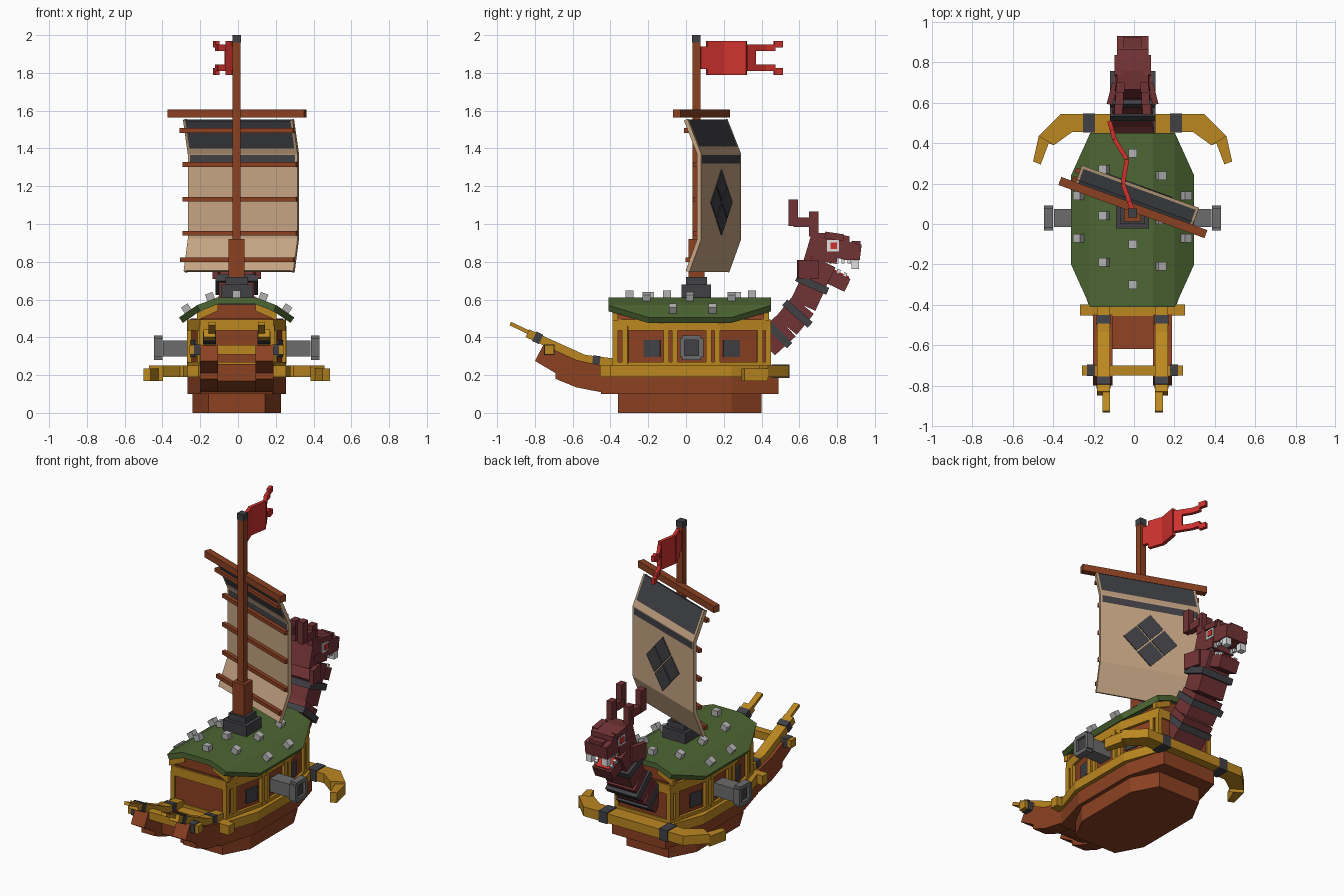
import bpy, bmesh, math
from mathutils import Matrix, Vector

COLOURS = {
    "wood brown": (0.26, 0.053, 0.016), "ochre": (0.50, 0.245, 0.015),
    "shell green": (0.075, 0.135, 0.033), "iron dark": (0.052, 0.053, 0.06),
    "iron grey": (0.15, 0.15, 0.15), "spike grey": (0.45, 0.45, 0.45),
    "canvas": (0.56, 0.37, 0.225), "dragon red": (0.17, 0.033, 0.036),
    "bright red": (0.62, 0.032, 0.027), "tooth white": (0.75, 0.75, 0.75)}
MATS = {}
for n, c in COLOURS.items():
    MATS[n] = bpy.data.materials.new(n)
    MATS[n].diffuse_color = (*c, 1)
WOOD, OCHRE, GREEN, DARK, IRON, SPIKE, CANVAS, DRAGON, RED, WHITE = COLOURS


def finish(name, bm, mat, M=None):
    bmesh.ops.recalc_face_normals(bm, faces=bm.faces)
    me = bpy.data.meshes.new(name)
    bm.to_mesh(me)
    bm.free()
    me.materials.append(MATS[mat])
    ob = bpy.data.objects.new(name, me)
    bpy.context.scene.collection.objects.link(ob)
    if M:
        ob.matrix_world = M
    return ob


def prism(name, pts, lo, hi, mat, axis="x", M=None):
    """Extrude a 2D profile along an axis."""
    put = {"x": lambda a, b, t: (t, a, b), "y": lambda a, b, t: (a, t, b),
           "z": lambda a, b, t: (a, b, t)}[axis]
    bm = bmesh.new()
    A = [bm.verts.new(put(a, b, lo)) for a, b in pts]
    B = [bm.verts.new(put(a, b, hi)) for a, b in pts]
    bm.faces.new(A)
    bm.faces.new(B[::-1])
    for i in range(len(A)):
        j = (i + 1) % len(A)
        bm.faces.new((A[i], A[j], B[j], B[i]))
    return finish(name, bm, mat, M)


def box(name, c, s, mat, rot=0, axis="X", M=None):
    bm = bmesh.new()
    bmesh.ops.create_cube(bm, size=1, matrix=Matrix.Diagonal((*s, 1)))
    T = Matrix.Translation(c) @ Matrix.Rotation(rot, 4, axis)
    return finish(name, bm, mat, M @ T if M else T)


def strip(pts, w):
    """Thicken a 2D polyline into a closed profile with mitred corners."""
    P = [Vector(p) for p in pts]
    L, R = [], []
    for i, p in enumerate(P):
        d0 = (p - P[max(i - 1, 0)]).normalized()
        d1 = (P[min(i + 1, len(P) - 1)] - p).normalized()
        d = (d0 + d1).normalized()
        n = Vector((-d.y, d.x))
        ref = d1 if d1.length else d0
        k = w / 2 / max(d.dot(ref), 0.3)
        L.append(tuple(p + n * k))
        R.append(tuple(p - n * k))
    return L + R[::-1]


def octagon(mid, end, y0, y1, c0=-0.2, c1=0.24):
    half = [(end, y0), (mid, c0), (mid, c1), (end, y1)]
    return half + [(-x, y) for x, y in reversed(half)]


# Hull tiers, wale and cabin
prism("keel", octagon(0.235, 0.15, -0.36, 0.40), 0, 0.1, WOOD, "z")
prism("hull", octagon(0.26, 0.19, -0.45, 0.49), 0.1, 0.19, WOOD, "z")
prism("wale", octagon(0.285, 0.2, -0.455, 0.47), 0.19, 0.25, OCHRE, "z")
prism("cabin", octagon(0.245, 0.18, -0.38, 0.44, -0.1, 0.16), 0.25, 0.5, WOOD, "z")
prism("cabin_rail", octagon(0.262, 0.195, -0.39, 0.45, -0.11, 0.17), 0.435, 0.495, OCHRE, "z")
prism("sill", octagon(0.262, 0.195, -0.39, 0.45, -0.11, 0.17), 0.245, 0.27, OCHRE, "z")
prism("gable", [(-0.2, 0.49), (0.2, 0.49), (0.19, 0.53), (0.1, 0.575), (-0.1, 0.575), (-0.19, 0.53)],
      -0.37, 0.43, WOOD, "y")
gable_trim = [(0.1, 0.58), (0.21, 0.53), (0.21, 0.49), (0.1, 0.54)]
for s in (1, -1):
    for y in (-0.375, 0.425):
        prism("gable_trim", [(x * s, z) for x, z in gable_trim], y - 0.015, y + 0.015, OCHRE, "y")

# Arched shell roof clipped to an octagon plan
COLS = [(-0.305, 0.505), (-0.21, 0.57), (-0.1, 0.612), (0.1, 0.612), (0.21, 0.57), (0.305, 0.505)]
bm = bmesh.new()
rows = []
for x, z in COLS:
    ys = (-0.2, -0.2, 0.24, 0.24) if abs(x) > 0.3 else (-0.41, -0.2, 0.24, 0.45)
    rows.append([bm.verts.new((x, y, z)) for y in ys])
for a, b in zip(rows, rows[1:]):
    for i in range(3):
        bm.faces.new((a[i], b[i], b[i + 1], a[i + 1]))
bmesh.ops.remove_doubles(bm, verts=bm.verts, dist=1e-5)
roof = finish("shell_roof", bm, GREEN)
if roof.data.polygons[7].normal.z < 0:
    roof.data.flip_normals()
sol = roof.modifiers.new("thickness", "SOLIDIFY")
sol.thickness, sol.offset = 0.035, -1

# Roof spikes, tilted to follow the arch
for x, y in [(0, 0.35), (0, -0.1), (0, -0.3), (0.14, 0.24), (0.14, 0.02), (0.14, -0.21), (-0.14, 0.27),
             (-0.14, 0.04), (-0.14, -0.19), (0.265, 0.14), (0.265, -0.07), (-0.265, 0.14), (-0.265, -0.07)]:
    ax, s = abs(x), (1 if x > 0 else -1)
    z = 0.625 if ax < 0.1 else 0.612 if ax < 0.2 else 0.55
    tilt = 0 if ax < 0.1 else 0.37 if ax < 0.2 else 0.6
    box("spike", (x, y, z), (0.042, 0.042, 0.045), SPIKE, s * tilt, "Y")

for s in (1, -1):
    # Cabin posts and portholes
    for x, y, r in [(0.185, -0.375, 0), (0.222, -0.215, 0.22), (0.248, -0.105, 0), (0.25, -0.06, 0),
                    (0.25, 0.12, 0), (0.248, 0.165, 0), (0.195, 0.39, -0.22), (0.185, 0.435, 0),
                    (0.198, -0.32, 0.22)]:
        if (x, y) != (0.222, -0.215):
            box("cabin_post", (s * x, y, 0.36), (0.028, 0.03, 0.2), OCHRE, -s * r, "Z")
    box("porthole", (s * 0.228, -0.18, 0.34), (0.012, 0.09, 0.09), DARK, -s * 0.23, "Z")
    box("porthole", (s * 0.228, 0.24, 0.34), (0.012, 0.09, 0.09), DARK, s * 0.23, "Z")
    # Side cannon with square rim
    box("cannon_barrel", (s * 0.315, 0.03, 0.342), (0.15, 0.09, 0.085), IRON)
    box("cannon_bore", (s * 0.408, 0.03, 0.345), (0.03, 0.08, 0.08), DARK)
    for d in (-1, 1):
        box("cannon_rim_side", (s * 0.416, 0.03 + d * 0.05, 0.345), (0.044, 0.025, 0.1), IRON)
        box("cannon_rim_cap", (s * 0.416, 0.03, 0.345 + d * 0.053), (0.044, 0.1, 0.025), IRON)
    # Curved prow horns
    prism("prow_horn", [(s * x, y) for x, y in [(0, 0.455), (0.3, 0.455), (0.39, 0.39), (0.465, 0.435),
                                              (0.355, 0.545), (0, 0.545)]], 0.19, 0.25, OCHRE, "z")
    prism("prow_horn_tip", [(s * x, y) for x, y in [(0.39, 0.39), (0.415, 0.4), (0.455, 0.295),
                                                  (0.493, 0.31), (0.465, 0.435)]], 0.17, 0.235, OCHRE, "z")
    box("prow_band", (s * 0.215, 0.5, 0.22), (0.06, 0.096, 0.072), DARK)
    # Stern arms: timber below, ochre rail above
    lo, hi = sorted((s * 0.1, s * 0.195))
    prism("stern_timber", [(-0.4, 0.1), (-0.58, 0.135), (-0.69, 0.18), (-0.69, 0.21), (-0.8, 0.275),
                           (-0.755, 0.36), (-0.58, 0.28), (-0.4, 0.24)], lo, hi, WOOD)
    lo, hi = sorted((s * 0.112, s * 0.176))
    prism("stern_rail", strip([(-0.38, 0.265), (-0.54, 0.285), (-0.74, 0.375), (-0.84, 0.422)], 0.045),
          lo, hi, OCHRE)
    lo, hi = sorted((s * 0.112, s * 0.15))
    prism("stern_tip", strip([(-0.82, 0.42), (-0.93, 0.473)], 0.02), lo, hi, OCHRE)
    box("stern_band", (s * 0.144, -0.475, 0.275), (0.07, 0.04, 0.055), DARK, -0.12)
    box("stern_band", (s * 0.144, -0.785, 0.397), (0.07, 0.04, 0.055), DARK, -0.44)
    box("cross_band", (s * 0.205, -0.725, 0.335), (0.04, 0.056, 0.056), DARK)
prism("stern_core", [(-0.4, 0.1), (-0.55, 0.135), (-0.62, 0.17), (-0.62, 0.26), (-0.4, 0.24)], -0.11, 0.11, WOOD)
box("stern_crossbar", (0, -0.425, 0.22), (0.52, 0.055, 0.06), OCHRE)
box("stern_crossbar", (0, -0.725, 0.335), (0.5, 0.05, 0.05), OCHRE)

# Mast
box("mast_step", (0, 0.055, 0.63), (0.165, 0.155, 0.1), DARK)
box("mast_collar", (0, 0.055, 0.69), (0.12, 0.11, 0.06), DARK)
box("mast_foot", (0, 0.055, 0.79), (0.085, 0.085, 0.26), WOOD)
box("mast", (0, 0.055, 1.33), (0.042, 0.042, 1.26), WOOD)
box("mast_cap", (0, 0.055, 1.98), (0.046, 0.046, 0.04), DARK)

# Sail in its own turned frame: local x along the yard, y out of the billow
S = Matrix.Translation((0.01, 0.105, 0)) @ Matrix.Rotation(math.radians(-20), 4, "Z")
box("yard", (0, -0.025, 1.585), (0.77, 0.042, 0.042), WOOD, M=S)


def billow(z):
    return 0.075 * min(1, (1.55 - z) / 0.18, 0.13 + 0.87 * (z - 0.75) / 0.17)


def sail_profile(z0, z1):
    zs = [z0] + [k for k in (1.37, 0.92) if z1 < k < z0] + [z1]
    return strip([(billow(z), z) for z in zs], 0.022)


for z0, z1, m in [(1.55, 1.405, DARK), (1.405, 1.365, CANVAS), (1.365, 1.32, DARK), (1.32, 0.75, CANVAS)]:
    prism("sail_band", sail_profile(z0, z1), -0.296, 0.296, m, "x", S)
for s in (1, -1):
    prism("sail_hem", sail_profile(1.552, 0.748), s * 0.302 - 0.007, s * 0.302 + 0.007, CANVAS, "x", S)
for z in (1.495, 1.315, 1.13, 0.95, 0.81):
    box("batten", (-0.01, billow(z) - 0.022, z), (0.64, 0.024, 0.024), WOOD, M=S)
for du, dz in ((0, 0.09), (0, -0.09), (0.086, 0), (-0.086, 0)):
    prism("sail_diamond", [(du + 0.08 * a, 1.115 + dz + 0.083 * b) for a, b in ((1, 0), (0, 1), (-1, 0), (0, -1))],
          0.083, 0.091, DARK, "y", S)

# Swallow-tail pennant following a wavy path
wave = [(-0.003, 0.075), (-0.048, 0.2), (-0.028, 0.32), (-0.09, 0.42), (-0.115, 0.51)]


def wave_at(y):
    for (x0, y0), (x1, y1) in zip(wave, wave[1:]):
        if y <= y1:
            return x0 + (x1 - x0) * (y - y0) / (y1 - y0)
    return wave[-1][0]


for y0, y1, z0, z1 in [(0.075, 0.11, 1.82, 1.94), (0.11, 0.2, 1.79, 1.97), (0.2, 0.32, 1.79, 1.97),
                       (0.32, 0.365, 1.81, 1.95), (0.36, 0.42, 1.81, 1.845), (0.36, 0.42, 1.915, 1.95),
                       (0.42, 0.47, 1.81, 1.845), (0.42, 0.47, 1.915, 1.95),
                       (0.465, 0.51, 1.79, 1.825), (0.465, 0.51, 1.935, 1.97)]:
    prism("pennant", strip([(wave_at(y0), y0), (wave_at(y1), y1)], 0.022), z0, z1, RED, "z")

# Dragon neck segments and dark rings
neck = [(0.42, 0.36), (0.53, 0.46), (0.62, 0.57), (0.68, 0.70), (0.73, 0.80), (0.74, 0.86)]
for i, (a, b) in enumerate(zip(neck, neck[1:])):
    w = 0.105 - 0.006 * i
    prism("neck", strip([a, b], 0.15 - 0.004 * i), -w, w, DRAGON)
for y, z, r in [(0.485, 0.42, 0.78), (0.59, 0.525, 0.85), (0.668, 0.68, 1.15)]:
    box("neck_ring", (0, y, z), (0.225, 0.04, 0.18), DARK, r)

# Dragon head
prism("skull", [(0.62, 0.80), (0.665, 0.95), (0.76, 0.955), (0.865, 0.935), (0.865, 0.905), (0.93, 0.89),
                (0.92, 0.81), (0.84, 0.81), (0.77, 0.83), (0.7, 0.77)], -0.078, 0.078, DRAGON)
prism("jaw", strip([(0.64, 0.77), (0.75, 0.725), (0.855, 0.675)], 0.075), -0.065, 0.065, DRAGON)
prism("tongue", strip([(0.69, 0.79), (0.76, 0.76), (0.86, 0.712)], 0.02), -0.05, 0.05, RED)
box("snout_ridge", (0, 0.9, 0.895), (0.09, 0.05, 0.03), DRAGON)
for s in (1, -1):
    box("eye", (s * 0.077, 0.778, 0.885), (0.016, 0.065, 0.06), WHITE)
    box("pupil", (s * 0.083, 0.782, 0.885), (0.014, 0.036, 0.036), RED)
    box("brow", (s * 0.07, 0.785, 0.935), (0.04, 0.1, 0.035), DRAGON, -0.15)
    box("tusk", (s * 0.055, 0.897, 0.785), (0.04, 0.04, 0.045), WHITE)
    for k in range(4):
        box("upper_tooth", (s * 0.06, 0.765 + k * 0.033, 0.808), (0.018, 0.018, 0.035), WHITE)
        box("lower_tooth", (s * 0.054, 0.735 + k * 0.035, 0.777 - k * 0.017), (0.018, 0.018, 0.035), WHITE, -0.4)
    box("frill", (s * 0.1, 0.645, 0.76), (0.03, 0.11, 0.1), DRAGON, s * 0.25, "Z")
    box("antler_root", (s * 0.06, 0.677, 1.0), (0.04, 0.05, 0.13), DRAGON)
    box("antler_arm", (s * 0.065, 0.625, 1.01), (0.04, 0.11, 0.05), DRAGON)
    box("antler_tip", (s * 0.07, 0.568, 1.06), (0.04, 0.052, 0.14), DRAGON)

# Small sideways offset of the whole ship
for ob in bpy.context.scene.objects:
    ob.location.x -= 0.007
